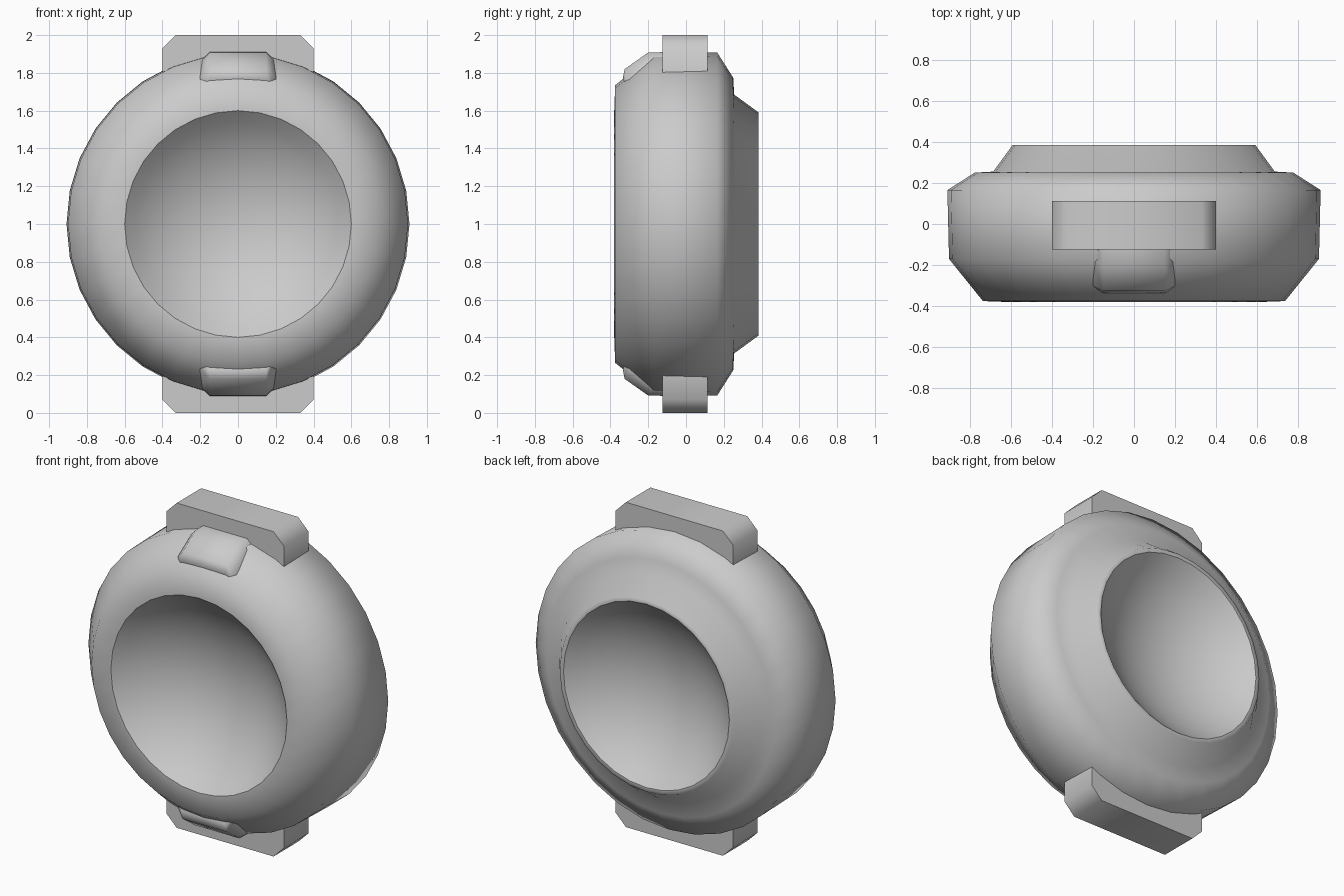
import bpy, bmesh, math

if "Cube" in bpy.data.objects:
    bpy.data.objects.remove(bpy.data.objects["Cube"])

SEG = 32
CZ = 1.0  # height of the ring axis


def finish(name, verts, faces, angle, fix_normals=False):
    me = bpy.data.meshes.new(name)
    me.from_pydata(verts, [], faces)
    if fix_normals:
        bm = bmesh.new()
        bm.from_mesh(me)
        bmesh.ops.recalc_face_normals(bm, faces=bm.faces)
        bm.to_mesh(me)
        bm.free()
    ob = bpy.data.objects.new(name, me)
    bpy.context.collection.objects.link(ob)
    bpy.ops.object.select_all(action='DESELECT')
    ob.select_set(True)
    bpy.context.view_layer.objects.active = ob
    bpy.ops.object.shade_smooth_by_angle(angle=math.radians(angle))
    return ob


def lathe(name, profile, angle=80):
    """Revolve (radius, y) points about the ring axis, front to back."""
    verts, rows, faces = [], [], []
    for r, y in profile:
        n = 1 if r < 1e-6 else SEG
        rows.append([len(verts) + j for j in range(n)])
        for j in range(n):
            a = 2 * math.pi * j / SEG
            verts.append((r * math.cos(a), y, CZ + r * math.sin(a)))
    for p, q in zip(rows, rows[1:]):
        for j in range(SEG):
            k = (j + 1) % SEG
            f = [p[j % len(p)], q[j % len(q)], q[k % len(q)], p[k % len(p)]]
            faces.append(list(dict.fromkeys(f)))
    return finish(name, verts, faces, angle)


def loft(name, sections, angle, flip):
    """Join equal-length closed sections; flip mirrors to the underside."""
    n = len(sections[0])
    verts = [(x, y, 2 * CZ - z if flip else z) for s in sections for x, y, z in s]
    faces = [list(range(n)), list(range(len(verts) - n, len(verts)))]
    for i in range(len(sections) - 1):
        for j in range(n):
            k = (j + 1) % n
            faces.append([i * n + j, i * n + k, (i + 1) * n + k, (i + 1) * n + j])
    return finish(name, verts, faces, angle, True)


def bowl(radius, rim_y, depth, sign):
    """Spherical cap profile from centre to rim."""
    big = (radius ** 2 + depth ** 2) / (2 * depth)
    top = math.asin(radius / big)
    pts = []
    for i in range(9):
        t = top * i / 8
        pts.append((big * math.sin(t), rim_y + sign * (depth - big * (1 - math.cos(t)))))
    return pts


# Ring body with bevelled shoulders and stepped back collar
lathe("ring_body", [(0.60, -0.38), (0.735, -0.375), (0.90, -0.17), (0.908, 0.165),
                    (0.775, 0.25), (0.685, 0.255), (0.59, 0.385), (0.565, 0.385)])

# Concave dishes on both sides
lathe("front_dish", bowl(0.60, -0.38, 0.26, 1))
lathe("back_dish", bowl(0.565, 0.385, 0.23, -1)[::-1])

# Lugs and small front bumps, top and bottom
lug = [(-0.40, 1.74), (-0.40, 1.93), (-0.33, 2.0), (0.33, 2.0), (0.40, 1.93), (0.40, 1.74)]
bump = [(-0.10, 1.91), (-0.20, 1.908), (-0.325, 1.82), (-0.335, 1.77), (-0.28, 1.70), (-0.10, 1.70)]
for side, flip in (("top", False), ("bottom", True)):
    loft(side + "_lug", [[(x, y, z) for x, z in lug] for y in (-0.125, 0.113)], 60, flip)
    loft(side + "_bump", [[(x, y + d / 2, z - d) for y, z in bump]
                          for x, d in ((-0.20, 0.05), (-0.15, 0), (0.15, 0), (0.20, 0.05))], 60, flip)
